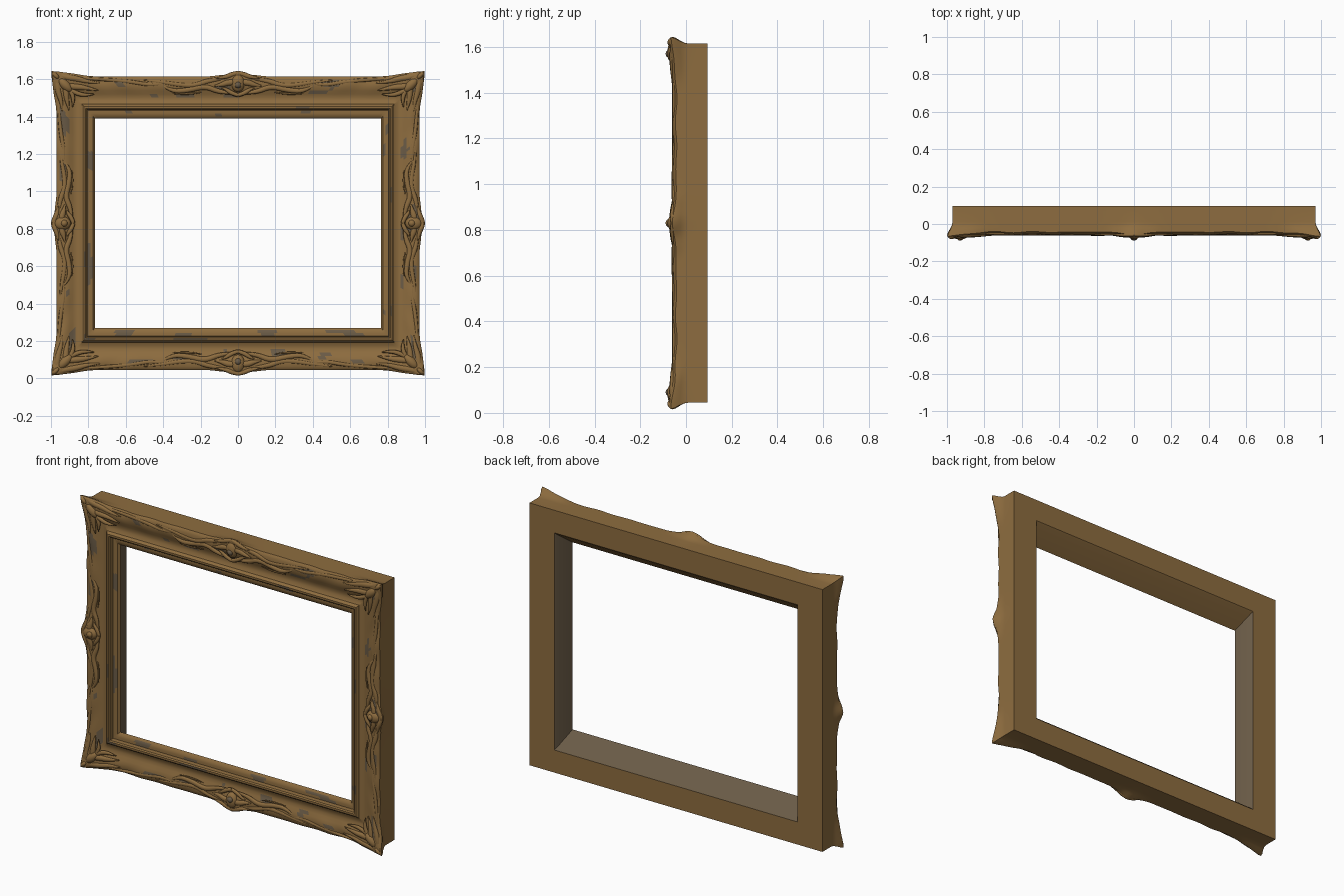
import bpy, bmesh, math
from mathutils import Vector, noise

if "Cube" in bpy.data.objects:
    bpy.data.objects.remove(bpy.data.objects["Cube"])

ZC = 0.83                      # height of frame centre
HX, HZ = 0.97, 0.785           # outer half sizes


def material(name, col):
    m = bpy.data.materials.new(name)
    m.diffuse_color = (*col, 1)
    m.use_nodes = True
    m.node_tree.nodes["Principled BSDF"].inputs["Base Color"].default_value = m.diffuse_color
    return m


gold = material("aged gold brown", (0.27, 0.152, 0.05))
grey = material("worn grey brown", (0.145, 0.105, 0.062))


def bump(d, w):
    return math.exp(-(d / w) ** 2)


# ---------- moulding: one profile swept round a rectangle ----------
# front profile: fraction outward from opening, y, flare weight
front = [(0, -.02, 0), (.05, -.031, 0), (.12, -.034, 0), (.19, -.034, 0), (.2, -.028, 0),
         (.21, -.055, 0), (.24, -.061, 0), (.29, -.061, 0), (.33, -.053, 0), (.34, -.046, 0),
         (.42, -.037, 0), (.5, -.036, .0), (.58, -.041, .1), (.66, -.049, .2),
         (.75, -.055, .4), (.84, -.056, .65), (.92, -.053, .85), (.97, -.049, 1),
         (1, -.043, 1), (1, -.03, .8), (1, -.018, .4), (1, -.004, .1), (1, .012, 0)]
profile = [(.765 + .205 * a, .56 + .225 * a, y, w) for a, y, w in front]
profile += [(.97, .785, .095, 0), (.805, .65, .095, 0), (.797, .638, .083, 0)]


def flare(u, half):
    d = half - abs(u)
    return .028 * bump(d, .10) + .008 * bump(d - .12, .06) + .03 * bump(u, .05) + .006 * bump(abs(u) - .09, .04)


def relief(u, half):
    d = half - abs(u)
    return .022 * bump(d, .11) + .016 * bump(u, .07) + .004 * math.sin(u * 31 + 1) * bump(d - .3, .3)


def point(side, s, p):
    hx, hz, y, w = p
    cx, cz = hx + w * flare(HX, HX), hz + w * flare(HZ, HZ)
    if side in (0, 2):
        u, half = s * cx, cx
        off = hz + w * flare(s * HX, HX)
        sg = -1 if side == 0 else 1
        y -= w * relief(s * HX, HX)
        return Vector((-sg * u, y, ZC + sg * off))
    off = hx + w * flare(s * HZ, HZ)
    sg = 1 if side == 1 else -1
    y -= w * relief(s * HZ, HZ)
    return Vector((sg * off, y, ZC + sg * s * cz))


N = 90
bm = bmesh.new()
rings = []
for side in range(4):
    for i in range(N):
        s = -1 + 2 * i / N
        rings.append([bm.verts.new(point(side, s, p)) for p in profile])
K = len(profile)
for r in range(len(rings)):
    A, B = rings[r], rings[(r + 1) % len(rings)]
    for k in range(K):
        j = (k + 1) % K
        f = bm.faces.new((A[k], A[j], B[j], B[k]))
        c = f.calc_center_median()
        # worn rebate on bottom and sides, plus small rubbed patches on the front
        if k >= K - 2 and r // N != 2:
            f.material_index = 1
        elif k in (1, 2, 6, 11, 12, 13, 14, 15):
            q = Vector((c.x * 7, k * .35, c.z * 7))
            if noise.noise(q) > .36:
                f.material_index = 1
bmesh.ops.recalc_face_normals(bm, faces=bm.faces)
me = bpy.data.meshes.new("moulding")
bm.to_mesh(me)
bm.free()
moulding = bpy.data.objects.new("moulding", me)
bpy.context.collection.objects.link(moulding)
me.materials.append(gold)
me.materials.append(grey)
bpy.context.view_layer.objects.active = moulding
moulding.select_set(True)
bpy.ops.object.shade_smooth_by_angle(angle=math.radians(35))


# ---------- carved ornament ----------
def place(side, u, v):
    """u along a side from its middle (-1..1), v distance in from the outer edge -> x, z"""
    if side == 0:
        return u * HX, ZC + HZ - v
    if side == 1:
        return u * HX, ZC - HZ + v
    sg = 1 if side == 2 else -1
    return sg * (HX - v * .9), ZC + u * HZ


def carving(name, strokes, y, flat):
    cu = bpy.data.curves.new(name, 'CURVE')
    cu.dimensions = '3D'
    cu.bevel_depth = 1.0
    cu.bevel_resolution = 2
    cu.resolution_u = 5
    cu.use_fill_caps = True
    for side in range(4):
        for m in (1, -1):
            for st in strokes:
                sp = cu.splines.new('NURBS')
                sp.points.add(len(st) - 1)
                sp.order_u = 3
                sp.use_endpoint_u = True
                for pt, (u, v, r) in zip(sp.points, st):
                    x, z = place(side, m * u, v)
                    pt.co = (x, 0, z, 1)
                    pt.radius = r
    cu.materials.append(gold)
    ob = bpy.data.objects.new(name, cu)
    ob.location.y = y
    ob.scale.y = flat
    bpy.context.collection.objects.link(ob)


# scrolling vines between centre and corners
carving("scroll_vines", [
    [(.03, .09, .006), (.10, .085, .013), (.18, .05, .015), (.28, .075, .014), (.37, .08, .012), (.43, .04, .003)],
    [(.08, .012, .008), (.16, .02, .014), (.24, .05, .013), (.33, .045, .012), (.42, .03, .01), (.52, .02, .003)],
    [(.36, .03, .003), (.46, .05, .01), (.58, .03, .011), (.70, .018, .010), (.82, .012, .008)],
    [(.20, .085, .002), (.27, .098, .008), (.36, .092, .002)],
], -.052, .75)

# leaves spreading from the corners
carving("corner_leaves", [
    [(.99, -.008, .012), (.95, .004, .018), (.89, .012, .016), (.82, .03, .010), (.76, .035, .003)],
    [(.95, .05, .018), (.90, .055, .018), (.84, .06, .013), (.77, .075, .003)],
    [(.92, .075, .012), (.88, .095, .013), (.83, .10, .009), (.79, .095, .002)],
], -.058, .8)

# leaves beside each centre shell
carving("centre_leaves", [
    [(0, -.02, .010), (.03, -.012, .014), (.07, .004, .012), (.12, .010, .003)],
    [(.01, .03, .016), (.05, .03, .018), (.09, .045, .012), (.13, .05, .003)],
    [(0, .10, .010), (.035, .09, .013), (.07, .065, .009), (.09, .06, .003)],
], -.058, .8)


def boss(name, x, y, z, sx, sy, sz, mat, rot=0):
    bpy.ops.mesh.primitive_uv_sphere_add(segments=20, ring_count=12, location=(x, y, z))
    ob = bpy.context.object
    ob.name = name
    ob.scale = (sx, sy, sz)
    ob.rotation_euler.y = rot
    ob.data.materials.append(mat)
    bpy.ops.object.shade_smooth()


# centre shells and their rubbed beads
for side in range(4):
    x, z = place(side, 0, .035)
    tall = side < 2
    boss("centre_shell", x, -.055, z, .036 if tall else .045, .026, .048 if tall else .036, gold)
    x, z = place(side, 0, .045)
    boss("centre_bead", x, -.073, z, .018, .016, .018, grey if tall else gold)

# corner knobs, long along the mitre
for sx in (-1, 1):
    for sz in (-1, 1):
        boss("corner_knob", sx * .925, -.056, ZC + sz * .74, .026, .026, .05, gold, sx * sz * math.pi / 4)
        boss("corner_tip", sx * .975, -.065, ZC + sz * .79, .013, .016, .024, gold, sx * sz * math.pi / 4)
